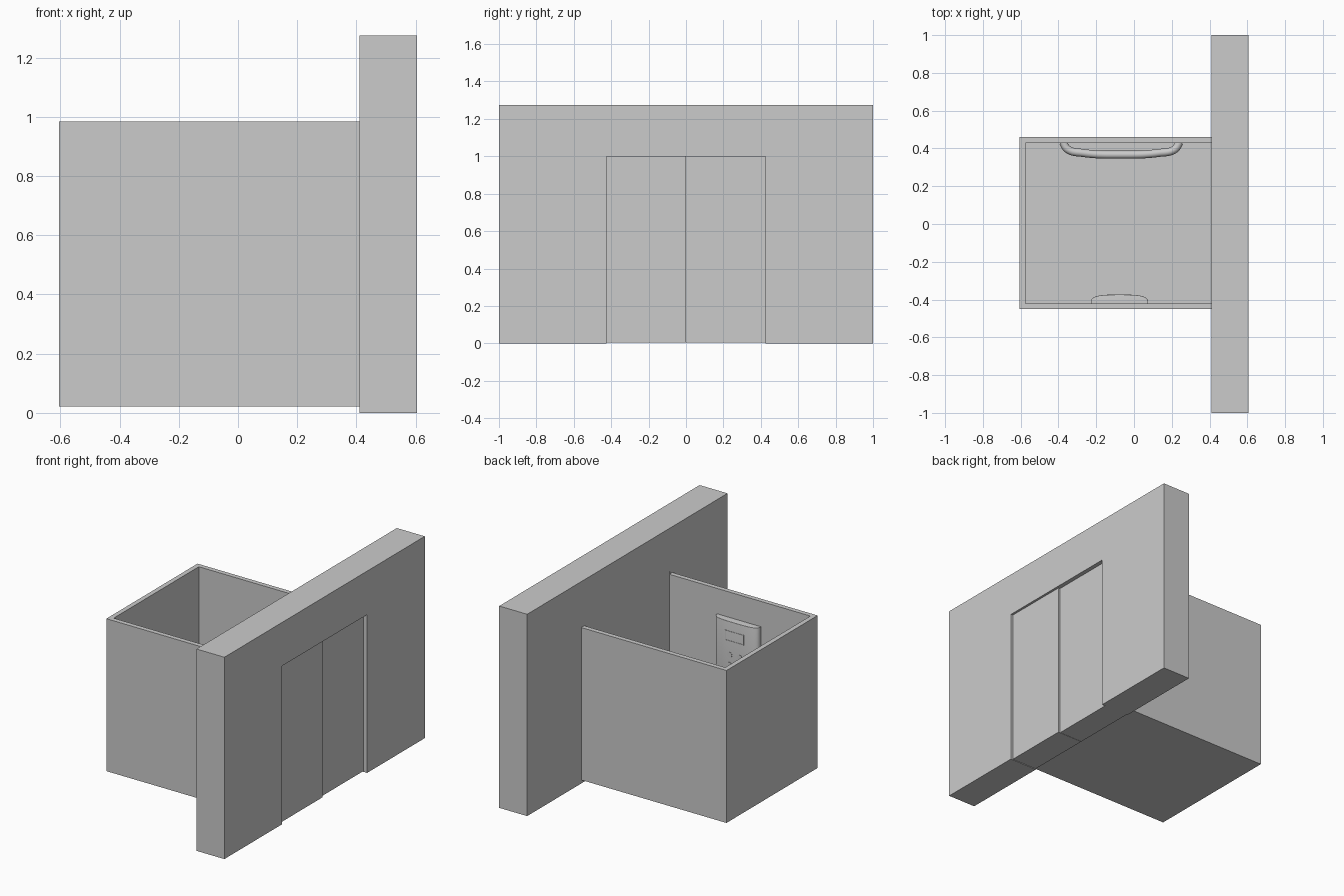
import bpy, bmesh, math
from mathutils import Vector

if "Cube" in bpy.data.objects:
    bpy.data.objects.remove(bpy.data.objects["Cube"])


def mesh_object(name, bm):
    bmesh.ops.recalc_face_normals(bm, faces=bm.faces)
    me = bpy.data.meshes.new(name)
    bm.to_mesh(me)
    bm.free()
    ob = bpy.data.objects.new(name, me)
    bpy.context.collection.objects.link(ob)
    return ob


def prism(name, pts, axis, depth):
    """Extrude a closed 3D outline by depth along axis."""
    bm = bmesh.new()
    face = bm.faces.new([bm.verts.new(p) for p in pts])
    out = bmesh.ops.extrude_face_region(bm, geom=[face])
    vs = [v for v in out["geom"] if isinstance(v, bmesh.types.BMVert)]
    bmesh.ops.translate(bm, verts=vs, vec=Vector(axis) * depth)
    return mesh_object(name, bm)


def box(name, x, y, z):
    pts = [(x[0], y[0], z[0]), (x[1], y[0], z[0]),
           (x[1], y[1], z[0]), (x[0], y[1], z[0])]
    return prism(name, pts, (0, 0, 1), z[1] - z[0])


def smooth(ob, angle=35):
    bpy.ops.object.select_all(action='DESELECT')
    ob.select_set(True)
    bpy.context.view_layer.objects.active = ob
    bpy.ops.object.shade_smooth_by_angle(angle=math.radians(angle))


# Landing wall with doorway
H, D, T = 1.275, 0.425, 1.0
outline = [(-1, 0), (-D, 0), (-D, T), (D, T), (D, 0), (1, 0), (1, H), (-1, H)]
prism("landing_wall", [(0.41, y, z) for y, z in outline], (1, 0, 0), 0.195)

# Sliding door leaves, one set slightly deeper than the other
box("door_left", (0.412, 0.59), (-D, -0.001), (0.004, T))
box("door_right", (0.412, 0.578), (0.001, D), (0.004, T))

# Cabin shell: U-shaped walls, open top, solid floor
shell = [(0.41, -0.45), (-0.605, -0.45), (-0.605, 0.46), (0.41, 0.46),
         (0.41, 0.43), (-0.575, 0.43), (-0.575, -0.42), (0.41, -0.42)]
prism("cabin_walls", [(x, y, 0.022) for x, y in shell], (0, 0, 1), 0.963)
box("cabin_floor", (-0.575, 0.41), (-0.42, 0.43), (0.022, 0.05))

# Control panel with bowed front and rounded top and bottom rims
CX, W, B = -0.077, 0.152, 0.048
arc = []
for i in range(33):
    a = math.pi * i / 32
    c, s = math.cos(a), math.sin(a)
    arc.append((CX + W * math.copysign(abs(c) ** 0.6, c), -0.422 + B * s ** 0.6, 0.3))
panel = prism("control_panel", arc, (0, 0, 1), 0.525)
bm = bmesh.new()
bm.from_mesh(panel.data)
rims = [e for e in bm.edges
        if abs(e.verts[0].co.z - e.verts[1].co.z) < 1e-5
        and max(v.co.y for v in e.verts) > -0.421]
rims = [e for e in rims if min(v.co.y for v in e.verts) > -0.41]
bmesh.ops.bevel(bm, geom=rims, offset=0.014, segments=4, profile=0.5,
                affect='EDGES', clamp_overlap=True)
bm.to_mesh(panel.data)
bm.free()
smooth(panel)

# Display frame and two columns of buttons on the panel
for n, (z0, z1) in enumerate([(0.70, 0.705), (0.76, 0.765)]):
    box(f"display_bar_{n}", (CX - 0.065, CX + 0.065), (-0.39, -0.372), (z0, z1))
for n, x in enumerate([CX - 0.065, CX + 0.06]):
    box(f"display_side_{n}", (x, x + 0.005), (-0.39, -0.373), (0.70, 0.765))
for r in range(4):
    for s in (-1, 1):
        z = 0.42 + 0.065 * r
        ring = [(CX + s * 0.035 + 0.018 * math.cos(k * math.pi / 8), -0.39,
                 z + 0.018 * math.sin(k * math.pi / 8)) for k in range(16)]
        smooth(prism(f"button_{r}_{'left' if s < 0 else 'right'}", ring, (0, 1, 0), 0.018))

# Handrail: bent tube fixed to the opposite wall
cu = bpy.data.curves.new("handrail", 'CURVE')
cu.dimensions = '3D'
cu.bevel_depth = 0.021
cu.bevel_resolution = 4
cu.use_fill_caps = True
cu.resolution_u = 10
path = [(-0.378, 0.435), (-0.35, 0.395), (-0.27, 0.376), (-0.07, 0.367),
        (0.13, 0.376), (0.215, 0.395), (0.243, 0.435)]
sp = cu.splines.new('BEZIER')
sp.bezier_points.add(len(path) - 1)
for p, (x, y) in zip(sp.bezier_points, path):
    p.co = (x, y, 0.45)
    p.handle_left_type = p.handle_right_type = 'AUTO'
bpy.context.collection.objects.link(bpy.data.objects.new("handrail", cu))
